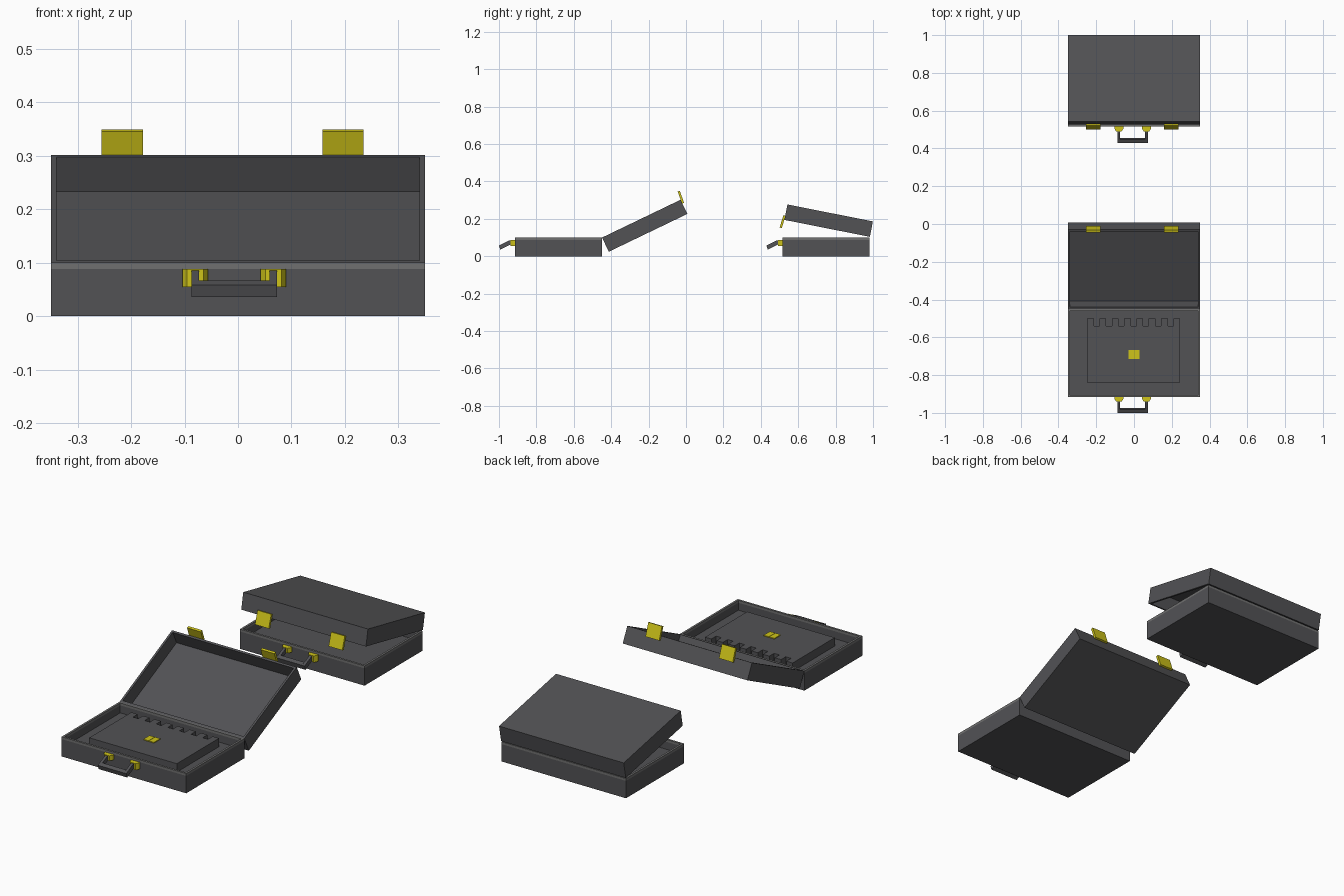
import bpy, bmesh, math
from mathutils import Vector, Matrix

cube = bpy.data.objects.get("Cube")
if cube:
    bpy.data.objects.remove(cube, do_unlink=True)


def material(name, rgb):
    m = bpy.data.materials.new(name)
    m.use_nodes = True
    m.diffuse_color = (*rgb, 1)
    m.node_tree.nodes["Principled BSDF"].inputs["Base Color"].default_value = (*rgb, 1)
    return m


CHARCOAL = material("charcoal leather", (0.085, 0.085, 0.091))
RIM = material("grey rim", (0.16, 0.16, 0.16))
GOLD = material("yellow brass", (0.62, 0.55, 0.01))

WIDTH, DEPTH, BASE_H, LID_H, WALL = 0.7, 0.466, 0.1, 0.084, 0.015


def finish(bm, name, mats, matrix):
    bmesh.ops.recalc_face_normals(bm, faces=bm.faces)
    mesh = bpy.data.meshes.new(name)
    bm.to_mesh(mesh)
    bm.free()
    for m in mats:
        mesh.materials.append(m)
    ob = bpy.data.objects.new(name, mesh)
    ob.matrix_world = matrix
    bpy.context.collection.objects.link(ob)
    return ob


def add_prism(bm, points, axis, start, end):
    """Extrude a flat outline along x (points are y, z) or z (points are x, y)."""
    if axis == "x":
        verts = [bm.verts.new((start, a, b)) for a, b in points]
        move = Vector((end - start, 0, 0))
    else:
        verts = [bm.verts.new((a, b, start)) for a, b in points]
        move = Vector((0, 0, end - start))
    face = bm.faces.new(verts)
    ext = bmesh.ops.extrude_face_region(bm, geom=[face], use_keep_orig=True)["geom"]
    bmesh.ops.translate(bm, vec=move, verts=[g for g in ext if isinstance(g, bmesh.types.BMVert)])


def add_box(bm, x0, x1, y0, y1, z0, z1):
    add_prism(bm, [(x0, y0), (x1, y0), (x1, y1), (x0, y1)], "z", z0, z1)


def tray(name, height, floor, matrix, rim_z=None, flip=False):
    """Open box with its back edge on y = 0; flip opens it downwards."""
    bm = bmesh.new()
    add_box(bm, -WIDTH / 2, WIDTH / 2, -DEPTH, 0, 0, height)
    bmesh.ops.recalc_face_normals(bm, faces=bm.faces)
    top = max(bm.faces, key=lambda f: f.calc_center_median().z)
    bmesh.ops.inset_individual(bm, faces=[top], thickness=WALL)
    ext = bmesh.ops.extrude_face_region(bm, geom=[top])["geom"]
    bmesh.ops.translate(bm, vec=(0, 0, floor - height),
                        verts=[g for g in ext if isinstance(g, bmesh.types.BMVert)])
    if top.is_valid:
        bmesh.ops.delete(bm, geom=[top], context="FACES_ONLY")
    if rim_z:
        bmesh.ops.bisect_plane(bm, geom=bm.verts[:] + bm.edges[:] + bm.faces[:],
                               plane_co=(0, 0, rim_z), plane_no=(0, 0, 1))
        for f in bm.faces:
            f.material_index = int(f.calc_center_median().z > rim_z)
    if flip:
        for v in bm.verts:
            v.co.z = height - v.co.z
    return finish(bm, name, [CHARCOAL, RIM], matrix)


def briefcase(tag, back_y, hinge, angle):
    base = Matrix.Translation((0, back_y, 0))
    front = Matrix.Translation((-0.007, back_y - DEPTH, 0))
    lid = Matrix.Translation(hinge) @ Matrix.Rotation(math.radians(angle), 4, "X")

    # Case halves
    tray(tag + "_base", BASE_H, 0.05, base, rim_z=0.088)
    tray(tag + "_lid", LID_H, 0.013, lid, flip=True)

    # Latches hanging off the lid, tilted slightly outwards
    for side, x in (("right", -0.2065), ("left", 0.2065)):
        bm = bmesh.new()
        add_box(bm, -0.0385, 0.0385, -0.01, 0.002, -0.068, 0)
        place = Matrix.Translation((x - 0.01, -DEPTH, 0.022)) @ Matrix.Rotation(math.radians(-6), 4, "X")
        finish(bm, f"{tag}_{side}_latch", [GOLD], lid @ place)

    # Handle: two drooping arms and a grip bar
    bm = bmesh.new()
    arm = [(0, 0.086), (-0.03, 0.085), (-0.085, 0.058), (-0.078, 0.036), (-0.025, 0.062), (0, 0.064)]
    grip = [(-0.085, 0.058), (-0.067, 0.067), (-0.06, 0.045), (-0.078, 0.036)]
    add_prism(bm, arm, "x", -0.08, -0.066)
    add_prism(bm, arm, "x", 0.066, 0.08)
    add_prism(bm, grip, "x", -0.066, 0.066)
    finish(bm, tag + "_handle", [CHARCOAL], front)

    # Handle brackets: a long outer ear, a short inner ear and a cap
    for side, s in (("right", -1), ("left", 1)):
        bm = bmesh.new()
        add_prism(bm, [(s * x, y) for x, y in ((0.08, 0), (0.097, 0), (0.097, -0.01), (0.088, -0.024), (0.08, -0.024))],
                  "z", 0.055, 0.088)
        add_prism(bm, [(s * x, y) for x, y in ((0.066, 0), (0.049, 0), (0.049, -0.01), (0.058, -0.024), (0.066, -0.024))],
                  "z", 0.063, 0.088)
        add_box(bm, s * 0.066, s * 0.08, -0.024, 0, 0.085, 0.088)
        finish(bm, f"{tag}_{side}_bracket", [GOLD], front)


def document_folder(back_y):
    # Raised folder with a toothed back edge
    place = Matrix.Translation((0, back_y, 0))
    bm = bmesh.new()
    add_box(bm, -0.248, 0.244, -0.39, -0.09, 0.05, 0.093)
    for i in range(8):
        x = -0.248 + i * 0.0652
        add_box(bm, x, x + 0.0356, -0.09, -0.052, 0.05, 0.093)
    finish(bm, "folder", [CHARCOAL], place)
    # Clasp plate in two halves
    bm = bmesh.new()
    add_box(bm, -0.03, -0.001, -0.267, -0.217, 0.09, 0.097)
    add_box(bm, 0.001, 0.03, -0.267, -0.217, 0.09, 0.097)
    finish(bm, "folder_clasp", [GOLD], place)


briefcase("open_case", -0.449, (0, -0.449, 0.1), -154.3)
document_folder(-0.449)
briefcase("ajar_case", 0.981, (0, 0.983, 0.104), -11.2)
